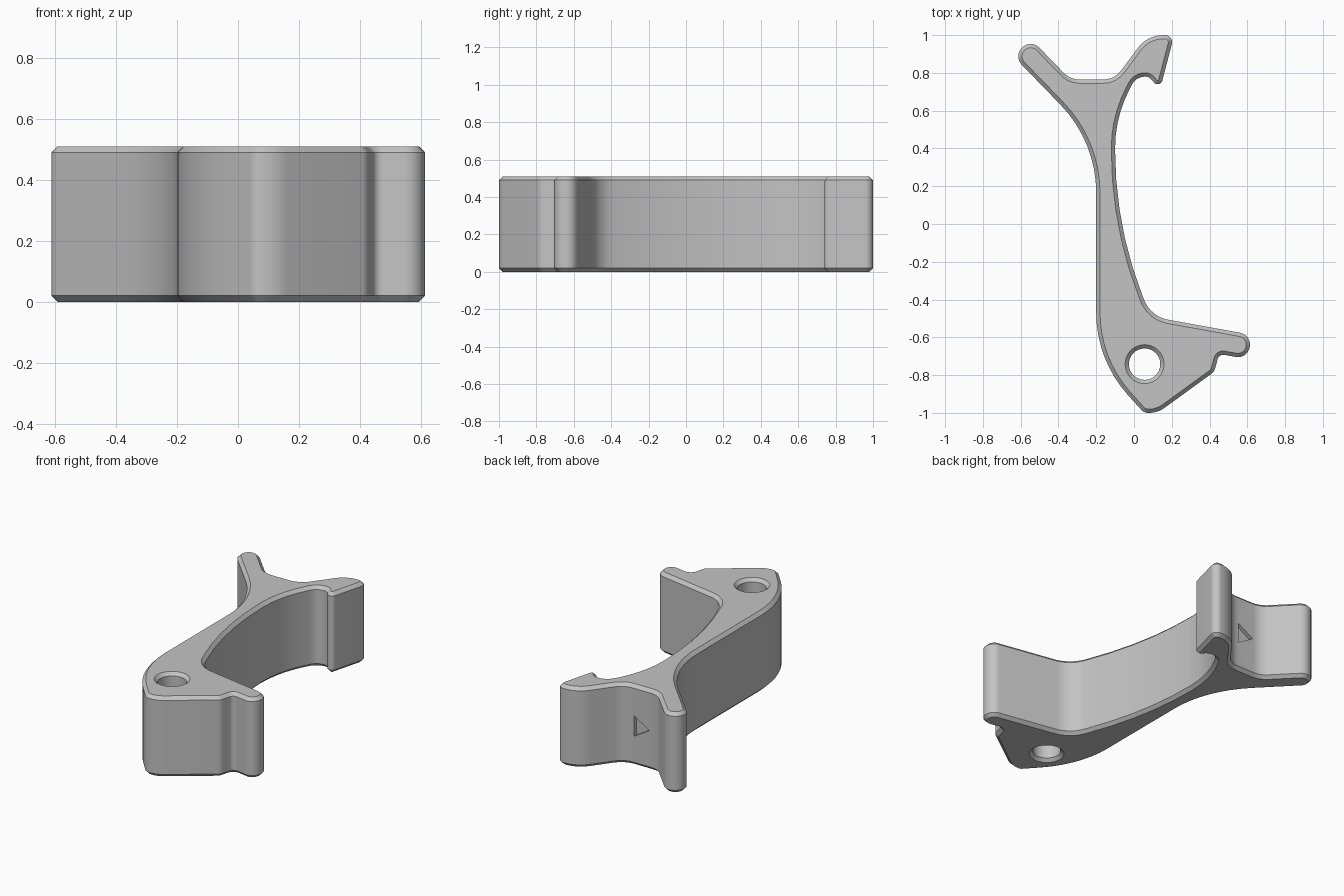
import bpy, bmesh, math
from mathutils import Vector
from mathutils.geometry import tessellate_polygon

cube = bpy.data.objects.get("Cube")
if cube:
    bpy.data.objects.remove(cube, do_unlink=True)

HEIGHT, CHAMFER = 0.51, 0.02

# Bracket outline, counter-clockwise: corner x, corner y, fillet radius
CORNERS = [
    (0.053, -1.0, 0.05), (0.125, -1.0, 0.14),          # bottom tip
    (0.425, -0.782, 0.05), (0.45, -0.688, 0.03),       # notch under the lip
    (0.602, -0.715, 0.064), (0.624, -0.587, 0.064),    # lower arm tip
    (0.088, -0.49, 0.17), (-0.1, -0.008, 2.12),        # inner side of the web
    (-0.1, 0.57, 0.67), (0.012, 0.78, 0.075),
    (0.08, 0.78, 0.04), (0.137, 0.71, 0.026),          # hook nub
    (0.213, 1.0, 0.038), (0.07, 1.0, 0.17),            # hook tip
    (-0.103, 0.765, 0.12), (-0.338, 0.765, 0.12),      # saddle
    (-0.546, 0.98, 0.064), (-0.639, 0.889, 0.064),     # upper arm tip
    (-0.2, 0.436, 0.67), (-0.2, -0.72, 0.65),          # outer side of the web
]


def fillet_outline(corners):
    """Round every corner with a tangent arc."""
    pts = []
    n = len(corners)
    for i, (x, y, r) in enumerate(corners):
        p = Vector((x, y))
        a = (Vector(corners[i - 1][:2]) - p).normalized()
        b = (Vector(corners[(i + 1) % n][:2]) - p).normalized()
        turn = math.pi - a.angle(b)
        start = p + a * r * math.tan(turn / 2)
        centre = p + (a + b).normalized() * r / math.cos(turn / 2)
        sign = 1 if a.cross(b) < 0 else -1
        arm = start - centre
        steps = max(5, math.ceil(math.degrees(turn) / 6))
        for k in range(steps + 1):
            t = sign * turn * k / steps
            c, s = math.cos(t), math.sin(t)
            pts.append(centre + Vector((arm.x * c - arm.y * s, arm.x * s + arm.y * c)))
    return pts


def inset(pts, d):
    """Move a closed loop to its left by d, with mitred corners."""
    out = []
    for i, p in enumerate(pts):
        e1 = (p - pts[i - 1]).normalized()
        e2 = (pts[(i + 1) % len(pts)] - p).normalized()
        n1, n2 = Vector((-e1.y, e1.x)), Vector((-e2.y, e2.x))
        out.append(p + (n1 + n2) * d / (1 + n1.dot(n2)))
    return out


def chamfered_wall(bm, pts):
    """Stack rings into a wall; return the bottom and top rings."""
    levels = [(CHAMFER, 0), (0, CHAMFER), (0, HEIGHT - CHAMFER), (CHAMFER, HEIGHT)]
    rings = [[bm.verts.new((p.x, p.y, z)) for p in inset(pts, d)] for d, z in levels]
    n = len(pts)
    for low, high in zip(rings, rings[1:]):
        for i in range(n):
            j = (i + 1) % n
            bm.faces.new((low[i], low[j], high[j], high[i]))
    return rings[0], rings[-1]


def make_object(name, bm):
    bmesh.ops.recalc_face_normals(bm, faces=bm.faces[:])
    mesh = bpy.data.meshes.new(name)
    bm.to_mesh(mesh)
    bm.free()
    ob = bpy.data.objects.new(name, mesh)
    bpy.context.collection.objects.link(ob)
    return ob


# Bracket body with a chamfered pivot hole (clockwise loop)
bm = bmesh.new()
hole = [Vector((0.056 + 0.083 * math.cos(t), -0.742 - 0.083 * math.sin(t)))
        for t in (math.tau * k / 48 for k in range(48))]
outer_rings = chamfered_wall(bm, fillet_outline(CORNERS))
hole_rings = chamfered_wall(bm, hole)
for outer, inner in zip(outer_rings, hole_rings):
    cap = outer + inner
    for tri in tessellate_polygon([[v.co for v in outer], [v.co for v in inner]]):
        bm.faces.new([cap[i] for i in tri])
bracket = make_object("bracket", bm)

# Triangular mark recessed into the saddle wall
bm = bmesh.new()
sides = [[bm.verts.new((x, y, z)) for x, z in ((-0.17, 0.185), (-0.17, 0.315), (-0.28, 0.25))]
         for y in (0.74, 0.8)]
for ring in sides:
    bm.faces.new(ring)
for i in range(3):
    j = (i + 1) % 3
    bm.faces.new((sides[0][i], sides[0][j], sides[1][j], sides[1][i]))
cutter = make_object("mark_cutter", bm)
cutter.hide_render = True

cut = bracket.modifiers.new("mark", "BOOLEAN")
cut.operation = "DIFFERENCE"
cut.solver = "EXACT"
cut.object = cutter
bpy.context.view_layer.objects.active = bracket
bpy.ops.object.select_all(action="DESELECT")
bracket.select_set(True)
bpy.ops.object.modifier_apply(modifier=cut.name)
bpy.data.objects.remove(cutter, do_unlink=True)

# Plain grey finish
grey = bpy.data.materials.new("light_grey")
grey.use_nodes = True
colour = (0.55, 0.55, 0.55, 1)
grey.diffuse_color = colour
grey.node_tree.nodes["Principled BSDF"].inputs["Base Color"].default_value = colour
bracket.data.materials.clear()
bracket.data.materials.append(grey)
bpy.ops.object.shade_smooth_by_angle(angle=math.radians(30))
